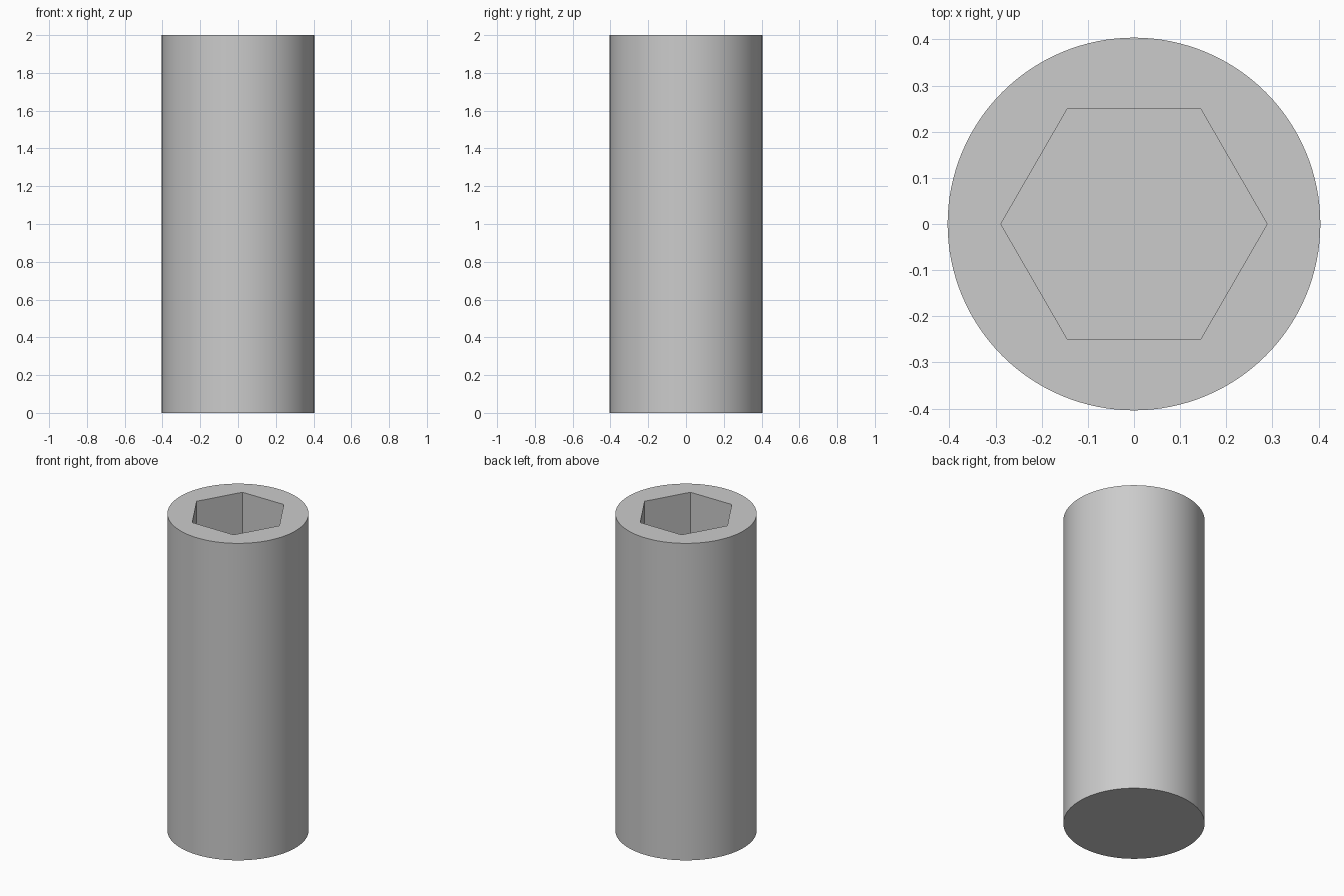
import bpy
import math

if "Cube" in bpy.data.objects:
    bpy.data.objects.remove(bpy.data.objects["Cube"])

HEIGHT, RADIUS = 2.0, 0.404
FLAT_TO_FLAT, SOCKET_DEPTH = 0.5, 1.0


def cylinder(name, sides, radius, bottom, top, turn=0.0):
    bpy.ops.mesh.primitive_cylinder_add(
        vertices=sides, radius=radius, depth=top - bottom,
        location=(0, 0, (bottom + top) / 2), rotation=(0, 0, turn))
    obj = bpy.context.object
    obj.name = name
    return obj


# Hexagonal socket cutter, corners pointing along x
cutter = cylinder("socket_cutter", 6, FLAT_TO_FLAT / math.sqrt(3),
                  HEIGHT - SOCKET_DEPTH, HEIGHT + 0.1, math.radians(30))

# Round body with the blind socket in its top
body = cylinder("socket_body", 128, RADIUS, 0.0, HEIGHT)
cut = body.modifiers.new("hex_socket", 'BOOLEAN')
cut.operation = 'DIFFERENCE'
cut.solver = 'EXACT'
cut.object = cutter
bpy.ops.object.modifier_apply(modifier=cut.name)
bpy.data.objects.remove(cutter, do_unlink=True)

# Smooth round wall, crisp rims and socket
bpy.ops.object.shade_smooth_by_angle(angle=math.radians(30))
